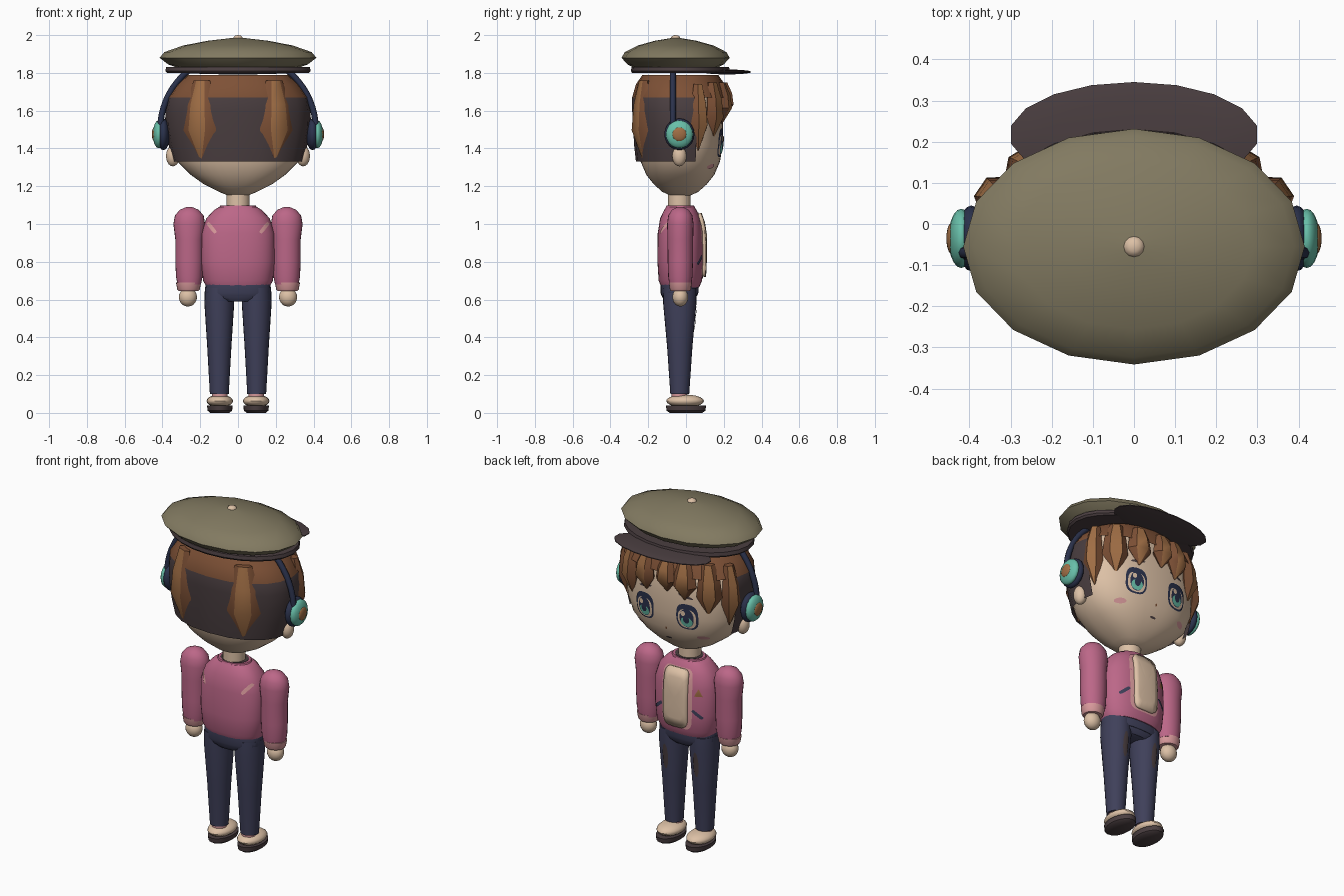
import bpy, bmesh, math
from mathutils import Vector, Matrix

if "Cube" in bpy.data.objects:
    bpy.data.objects.remove(bpy.data.objects["Cube"], do_unlink=True)


def material(name, code):
    def lin(c):
        return c / 12.92 if c < 0.04 else ((c + 0.055) / 1.055) ** 2.4
    rgb = [lin(b / 255) for b in bytes.fromhex(code)] + [1]
    m = bpy.data.materials.new(name)
    m.use_nodes = True
    m.diffuse_color = rgb
    m.node_tree.nodes["Principled BSDF"].inputs["Base Color"].default_value = rgb
    return m


CREAM = material("warm cream skin", "DDC1A6")
PINK = material("rose pink", "BC6788")
BLUSH = material("light pink", "D99A9C")
OLIVE = material("olive", "827A61")
DARK = material("dark brown", "4A3E40")
BROWN = material("chestnut", "7E5136")
TAN = material("light chestnut", "A06E45")
DENIM = material("denim navy", "3F405A")
NAVY = material("deep navy", "2B324C")
TEAL = material("teal", "68BFA9")
made = []


def finish(name, bm, *mats):
    me = bpy.data.meshes.new(name)
    bm.to_mesh(me)
    bm.free()
    for m in mats:
        me.materials.append(m)
    ob = bpy.data.objects.new(name, me)
    bpy.context.collection.objects.link(ob)
    made.append(ob)
    return ob


def power(v, p):
    return math.copysign(abs(v) ** (2 / p), v)


def loft_mesh(rows, cx=0, cy=0, n=24, p=2):
    """Stack of superellipse rings; rows are (z, x radius, y radius)."""
    bm = bmesh.new()
    angles = [math.tau * i / n for i in range(n)]
    rings = [[bm.verts.new((cx + rx * power(math.cos(a), p),
                            cy + ry * power(math.sin(a), p), z)) for a in angles]
             for z, rx, ry in rows]
    for low, high in zip(rings, rings[1:]):
        for i in range(n):
            j = (i + 1) % n
            bm.faces.new((low[i], low[j], high[j], high[i]))
    bm.faces.new(rings[0][::-1])
    bm.faces.new(rings[-1])
    return bm


def loft(name, rows, mat, **kw):
    return finish(name, loft_mesh(rows, **kw), mat)


def ball(name, loc, size, mat, seg=20):
    bm = bmesh.new()
    bmesh.ops.create_uvsphere(bm, u_segments=seg, v_segments=seg // 2, radius=1)
    bm.transform(Matrix.Translation(loc) @ Matrix.Diagonal((*size, 1)))
    return finish(name, bm, mat)


def surface_y(body, x, z, side):
    rows, cy, p = body
    z = min(max(z, rows[0][0]), rows[-1][0])
    for (z0, a0, b0), (z1, a1, b1) in zip(rows, rows[1:]):
        if z <= z1:
            t = (z - z0) / (z1 - z0)
            rx, ry = a0 + t * (a1 - a0), b0 + t * (b1 - b0)
            return cy + side * ry * max(0, 1 - abs(x / rx) ** p) ** (1 / p)


def plate(name, body, x, z, rx, rz, mat, off=0.004, side=1, n=20, p=2, tilt=0, thick=0):
    """Thin superellipse patch that follows the front or back of a body."""
    bm = bmesh.new()

    def vert(r, a):
        u, w = r * rx * power(math.cos(a), p), r * rz * power(math.sin(a), p)
        px = x + u * math.cos(tilt) - w * math.sin(tilt)
        pz = z + u * math.sin(tilt) + w * math.cos(tilt)
        return bm.verts.new((px, surface_y(body, px, pz, side) + side * off, pz))
    mid = vert(0, 0)
    rings = [[vert(r, math.tau * i / n + math.pi / 2) for i in range(n)]
             for r in (0.35, 0.7, 1)]
    for i in range(n):
        j = (i + 1) % n
        bm.faces.new((mid, rings[0][i], rings[0][j]))
        for a, b in zip(rings, rings[1:]):
            bm.faces.new((a[i], b[i], b[j], a[j]))
    for f in bm.faces:
        f.normal_update()
        if f.normal.y * side < 0:
            f.normal_flip()
    ob = finish(name, bm, mat)
    if thick:
        mod = ob.modifiers.new("thickness", "SOLIDIFY")
        mod.thickness = thick
    return ob


def lock(name, degrees, top, tip, width):
    """Six-sided tapering lock of hair hanging around the head."""
    a = math.radians(degrees)
    across = Vector((-0.37 * math.sin(a), 0.24 * math.cos(a), 0)).normalized()
    out = Vector((across.y, -across.x, 0))
    bm, rings = bmesh.new(), []
    for t, reach, size in ((0, 0.95, 0.5), (0.3, 1, 0.85), (0.62, 1.01, 1), (1, 0.97, 0.06)):
        c = Vector((0.37 * reach * math.cos(a), 0.24 * reach * math.sin(a) - 0.03,
                    top + t * (tip - top)))
        rings.append([bm.verts.new(c + across * width * size * math.cos(k * math.pi / 3)
                                   + out * 0.045 * size * math.sin(k * math.pi / 3))
                      for k in range(6)])
    for hi, lo in zip(rings, rings[1:]):
        for k in range(6):
            f = bm.faces.new((hi[k], hi[(k + 1) % 6], lo[(k + 1) % 6], lo[k]))
            f.material_index = int(k == 1)
    bm.faces.new(rings[0])
    bm.faces.new(rings[-1])
    bmesh.ops.recalc_face_normals(bm, faces=bm.faces)
    finish(name, bm, BROWN, TAN)


# Head and neck
head_rows = [(1.145, .04, .04), (1.17, .1, .095), (1.21, .18, .14), (1.26, .25, .18),
             (1.33, .32, .21), (1.42, .353, .224), (1.55, .362, .226), (1.68, .35, .215),
             (1.78, .24, .17)]
head = (head_rows, -0.03, 2.4)
loft("head", head_rows, CREAM, cy=-0.03, n=40, p=2.4)
loft("neck", [(1.04, .062, .06), (1.18, .062, .06)], CREAM, cy=-0.035)

# Hair shell: chestnut crown, dark nape open at the face
hair = loft_mesh([(1.33, .345, .235), (1.42, .368, .245), (1.52, .384, .25), (1.6, .385, .255),
                  (1.67, .375, .255), (1.74, .325, .235), (1.79, .27, .2)], cy=-0.03, n=20, p=2.2)
open_faces = []
for f in hair.faces:
    c = f.calc_center_median()
    f.material_index = int(c.z < 1.67)
    if c.z < 1.67 and (c.y > 0.05 or len(f.verts) > 4):
        open_faces.append(f)
bmesh.ops.delete(hair, geom=open_faces, context="FACES")
finish("hair_shell", hair, BROWN, DARK)
for label, deg, top, tip, width in (("back", -57, 1.76, 1.335, .095), ("temple", 24, 1.74, 1.39, .055),
                                    ("outer_fringe", 47, 1.75, 1.45, .07),
                                    ("inner_fringe", 70, 1.75, 1.53, .07)):
    lock("left_" + label + "_lock", deg, top, tip, width)
    lock("right_" + label + "_lock", 180 - deg, top, tip, width)
lock("middle_fringe_lock", 93, 1.75, 1.56, .065)

# Cap
loft("cap_crown", [(z, r, r * .69) for z, r in ((1.82, .3), (1.845, .37), (1.88, .415), (1.91, .39),
     (1.945, .29), (1.97, .16), (1.985, .03))], OLIVE, cy=-0.055, n=16)
loft("cap_band", [(1.8, .375, .255), (1.81, .385, .262), (1.83, .38, .258)], DARK, cy=-0.03)
ball("cap_brim", (0, .217, 1.805), (.308, .13, .013), DARK, 18)
ball("cap_button", (0, -.055, 1.985), (.025, .025, .015), CREAM, 12)

# Headphone band
curve = bpy.data.curves.new("headphone_band", "CURVE")
curve.dimensions = "3D"
curve.bevel_depth = 0.016
curve.bevel_resolution = 2
spline = curve.splines.new("POLY")
spline.points.add(32)
for i, pt in enumerate(spline.points):
    a = math.pi * i / 32
    pt.co = (0.412 * math.cos(a), -0.07, 1.5 + 0.405 * math.sin(a), 1)
curve.materials.append(NAVY)
band = bpy.data.objects.new("headphone_band", curve)
bpy.context.collection.objects.link(band)

# Torso, collar, shirt and belt
torso_rows = [(.665, .165, .1), (.7, .185, .115), (.8, .196, .121), (.95, .194, .12),
              (1.03, .168, .107), (1.075, .125, .085), (1.09, .1, .075)]
torso = (torso_rows, -0.03, 2.4)
loft("jacket", torso_rows, PINK, cy=-0.03, n=40, p=2.4)
loft("collar", [(1.08, .09, .07), (1.087, .1, .078), (1.097, .095, .073)], PINK, cy=-0.03)
loft("collar_lining", [(1.09, .08, .066), (1.099, .08, .066)], DARK, cy=-0.03)
plate("jacket_lapels", torso, 0, .885, .097, .175, BLUSH, p=6, n=32)
plate("shirt_front", torso, 0, .89, .076, .17, CREAM, off=.02, p=6, n=32, thick=.026)
plate("chest_badge", torso, -.13, .93, .025, .03, TAN, n=3)
loft("belt", [(.62, .17, .094), (.635, .177, .1), (.68, .172, .1)], DENIM, cy=-0.035, p=2.4)
loft("hips", [(.59, .1, .075), (.61, .16, .09), (.64, .17, .095)], DENIM, cy=-0.035, p=2.4)

# Paired parts
for side, s in (("left_", 1), ("right_", -1)):
    # Headphones and ears
    ball(side + "ear_pad", (s * .395, -.035, 1.475), (.035, .08, .084), NAVY)
    ball(side + "ear_cup", (s * .42, -.035, 1.475), (.031, .072, .074), TEAL)
    ball(side + "ear_cup_disc", (s * .443, -.035, 1.475), (.013, .038, .038), TAN)
    ball(side + "ear", (s * .345, -.035, 1.36), (.036, .038, .055), CREAM)
    # Face
    x = s * .137
    plate(side + "eye_outline", head, x, 1.43, .064, .076, NAVY, p=2.8)
    plate(side + "eye_white", head, x, 1.42, .053, .057, CREAM, off=.006, p=2.6)
    plate(side + "iris", head, x, 1.425, .041, .056, NAVY, off=.008)
    plate(side + "iris_glow", head, x, 1.403, .034, .03, TEAL, off=.01)
    plate(side + "pupil", head, x, 1.418, .018, .024, NAVY, off=.012)
    plate(side + "eye_highlight", head, x + .018, 1.452, .013, .015, CREAM, off=.012)
    plate(side + "eyebrow", head, s * .13, 1.55, .045, .008, DARK, tilt=-s * .2)
    plate(side + "blush", head, s * .205, 1.305, .03, .013, BLUSH)
    # Jacket details
    plate(side + "pocket", torso, s * .125, .81, .035, .009, DENIM, p=5, tilt=-s * .7)
    plate(side + "shoulder_stripe", torso, s * .14, .98, .035, .01, BLUSH, side=-1, p=4, tilt=s * .9)
    # Arms
    loft(side + "sleeve", [(.68, .062, .058), (.72, .07, .064), (.8, .074, .067), (.92, .074, .068),
         (1, .084, .07), (1.045, .076, .064), (1.075, .05, .045), (1.09, .015, .015)],
         PINK, cx=s * .258, cy=-0.03)
    loft(side + "cuff", [(.645, .053, .05), (.655, .06, .056), (.69, .066, .061)], BLUSH,
         cx=s * .262, cy=-0.03)
    ball(side + "hand", (s * .265, -.03, .613), (.048, .042, .05), CREAM)
    # Legs
    leg_rows = [(.1, .05, .05), (.35, .064, .067), (.58, .079, .088), (.66, .076, .088)]
    loft(side + "trouser_leg", leg_rows, DENIM, cx=s * .099, cy=-0.033)
    patch = plate(side + "thigh_patch", (leg_rows, -0.033, 2), 0, .5, .017, .075, DARK)
    patch.location.x = s * .099
    # Feet
    loft(side + "sock", [(.07, .04, .04), (.115, .042, .042)], BLUSH, cx=s * .096, cy=-0.035)
    ball(side + "shoe", (s * .096, -.005, .063), (.07, .1, .034), CREAM)
    loft(side + "sole", [(0, .05, .085), (.012, .065, .103), (.038, .068, .106)], DARK, cx=s * .096)

# Nose and mouth
plate("nose", head, 0, 1.33, .006, .008, BROWN, n=8)
plate("mouth", head, 0, 1.265, .02, .006, DARK, n=12)

# Shading
bpy.ops.object.select_all(action="DESELECT")
for ob in made:
    ob.select_set(True)
bpy.context.view_layer.objects.active = made[0]
bpy.ops.object.shade_smooth_by_angle(angle=math.radians(42))
